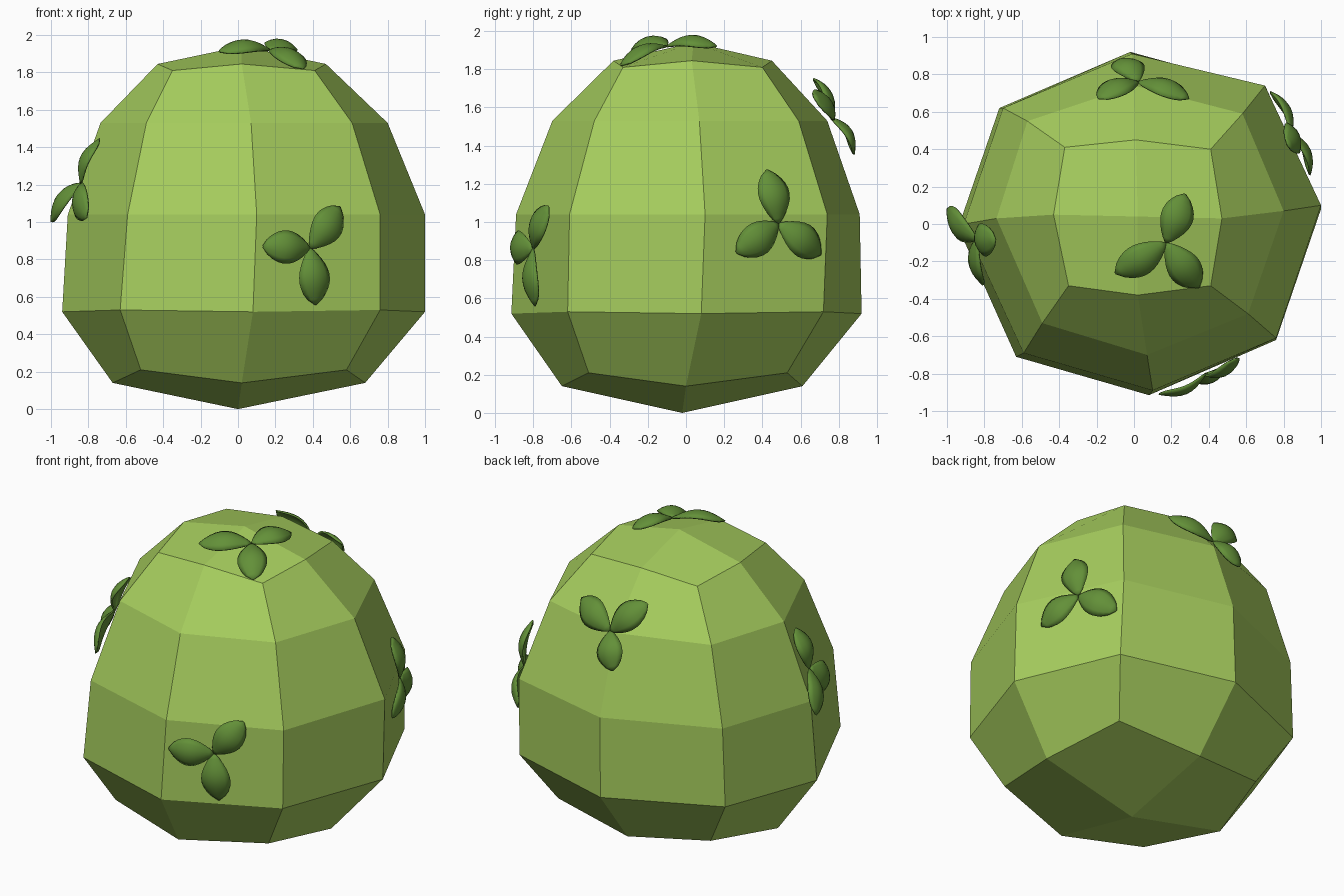
import bpy, bmesh, math
from mathutils import Vector

if "Cube" in bpy.data.objects:
    bpy.data.objects.remove(bpy.data.objects["Cube"])


def material(name, color):
    m = bpy.data.materials.new(name)
    m.diffuse_color = (*color, 1)
    m.use_nodes = True
    m.node_tree.nodes["Principled BSDF"].inputs["Base Color"].default_value = m.diffuse_color
    return m


body_green = material("light_green", (0.38, 0.61, 0.11))
leaf_green = material("leaf_green", (0.125, 0.28, 0.04))


def finish(name, bm, mat, smooth):
    bmesh.ops.recalc_face_normals(bm, faces=bm.faces[:])
    me = bpy.data.meshes.new(name)
    bm.to_mesh(me)
    bm.free()
    me.materials.append(mat)
    for p in me.polygons:
        p.use_smooth = smooth
    ob = bpy.data.objects.new(name, me)
    bpy.context.collection.objects.link(ob)
    return ob


# Body: five slightly irregular eight-sided rings (side z, corner z, outline)
rings = [
    (0.14, 0.21, [(.68, 0), (.56, .53), (0, .61), (-.53, .50),
                  (-.67, 0), (-.52, -.53), (.02, -.65), (.58, -.51)]),
    (0.52, 0.53, [(1, .08), (.71, .72), (-.02, .92), (-.72, .62),
                  (-.94, -.02), (-.63, -.71), (.08, -.915), (.76, -.62)]),
    (1.04, 1.04, [(1, .10), (.70, .74), (-.01, .91), (-.70, .62),
                  (-.91, 0), (-.59, -.69), (.10, -.89), (.76, -.61)]),
    (1.53, 1.53, [(.80, .07), (.58, .59), (0, .74), (-.57, .55),
                  (-.735, .03), (-.49, -.53), (.07, -.70), (.61, -.48)]),
    (1.845, 1.81, [(.47, .03), (.41, .40), (.01, .45), (-.37, .41),
                   (-.43, .05), (-.35, -.33), (.02, -.38), (.41, -.33)]),
]
bm = bmesh.new()
loops = [[bm.verts.new((x, y, zc if i % 2 else zs)) for i, (x, y) in enumerate(pts)]
         for zs, zc, pts in rings]
for a, b in zip(loops, loops[1:]):
    for i in range(8):
        j = (i + 1) % 8
        bm.faces.new((a[i], a[j], b[j], b[i]))
# Four quads close each end
for loop, tip in ((loops[0], (0, -.02, 0)), (loops[-1], (.02, .04, 1.94))):
    c = bm.verts.new(tip)
    for i in range(0, 8, 2):
        bm.faces.new((c, loop[i], loop[i + 1], loop[(i + 2) % 8]))
finish("bush_body", bm, body_green, False)


# Leaf: arched, domed blade running from base to tip
def add_leaf(bm, base, tip, out, nu=10, nv=6):
    base, tip = Vector(base), Vector(tip)
    along = tip - base
    side = along.cross(out).normalized()
    up = side.cross(along).normalized()
    if up.dot(out) < 0:
        up = -up
    grid = []
    for i in range(nu + 1):
        u = i / nu
        half = 0.003 + 0.084 * max(0, math.sin(math.pi * u ** 1.15)) ** 0.75
        row = []
        for j in range(nv + 1):
            v = 2 * j / nv - 1
            lift = 0.01 + 0.055 * math.sin(math.pi * u) - 0.035 * v * v * half / 0.087
            row.append(bm.verts.new(base + along * u + side * (half * v) + up * lift))
        grid.append(row)
    for r, s in zip(grid, grid[1:]):
        for j in range(nv):
            bm.faces.new((r[j], r[j + 1], s[j + 1], s[j]))


# Sprigs of three leaves: centre, outward direction, three tips
sprigs = {
    "top_sprig": ((.17, -.10, 1.91), (.12, -.25, 1),
                  [(.27, .16, 1.91), (-.10, -.26, 1.90), (.345, -.335, 1.81)]),
    "front_sprig": ((.38, -.79, .86), (.39, -.92, .03),
                    [(.54, -.71, 1.08), (.13, -.90, .87), (.41, -.78, .56)]),
    "right_sprig": ((.83, .48, .99), (.9, .42, .03),
                    [(.81, .42, 1.27), (.93, .26, .84), (.72, .70, .83)]),
    "back_sprig": ((.02, .75, 1.54), (0, .9, .45),
                   [(-.19, .66, 1.74), (.29, .66, 1.65), (-.08, .87, 1.35)]),
    "left_sprig": ((-.83, -.08, 1.20), (-.95, -.15, .3),
                   [(-.73, -.08, 1.44), (-.99, .08, 1.0), (-.80, -.32, 1.02)]),
}
for name, (base, out, tips) in sprigs.items():
    bm = bmesh.new()
    for tip in tips:
        add_leaf(bm, base, tip, Vector(out).normalized())
    ob = finish(name, bm, leaf_green, True)
    mod = ob.modifiers.new("thickness", "SOLIDIFY")
    mod.thickness = 0.01
    mod.offset = 0
